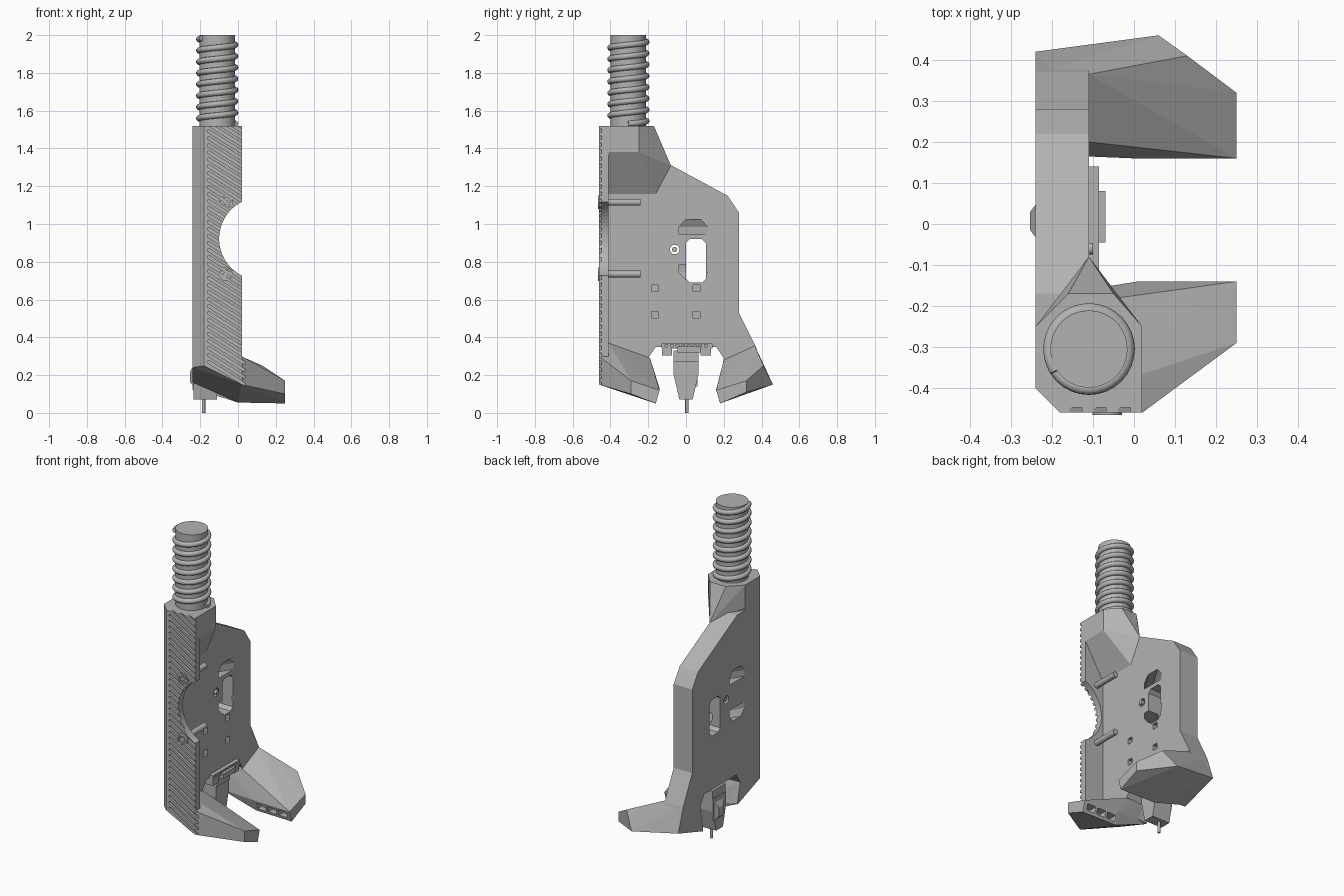
import bpy, bmesh, math
from mathutils import Vector, Matrix

cube = bpy.data.objects.get("Cube")
if cube:
    bpy.data.objects.remove(cube, do_unlink=True)

grey = bpy.data.materials.new("plain grey")
grey.use_nodes = True
grey.diffuse_color = (0.45, 0.45, 0.45, 1)
grey.node_tree.nodes["Principled BSDF"].inputs["Base Color"].default_value = (0.45, 0.45, 0.45, 1)


def finish(name, bm):
    bmesh.ops.recalc_face_normals(bm, faces=bm.faces[:])
    me = bpy.data.meshes.new(name)
    bm.to_mesh(me)
    bm.free()
    ob = bpy.data.objects.new(name, me)
    bpy.context.collection.objects.link(ob)
    me.materials.append(grey)
    return ob


def add_prism(bm, pts, axis, lo, hi):
    """Extrude a 2D outline along an axis (other two axes in order)."""
    def at(p, d):
        v = list(p)
        v.insert("xyz".index(axis), d)
        return v
    a = [bm.verts.new(at(p, lo)) for p in pts]
    b = [bm.verts.new(at(p, hi)) for p in pts]
    bm.faces.new(a)
    bm.faces.new(b[::-1])
    for i in range(len(pts)):
        j = (i + 1) % len(pts)
        bm.faces.new((a[i], b[i], b[j], a[j]))


def prism(name, pts, axis, lo, hi):
    bm = bmesh.new()
    add_prism(bm, pts, axis, lo, hi)
    return finish(name, bm)


def hull(name, pts):
    bm = bmesh.new()
    for p in pts:
        bm.verts.new(p)
    bmesh.ops.convex_hull(bm, input=bm.verts[:])
    bmesh.ops.dissolve_limit(bm, angle_limit=0.02, verts=bm.verts[:], edges=bm.edges[:])
    return finish(name, bm)


def box(name, x0, x1, y0, y1, z0, z1):
    return prism(name, [(x0, y0), (x1, y0), (x1, y1), (x0, y1)], "z", z0, z1)


def circle(cx, cy, r, n=32):
    return [(cx + r * math.cos(i * math.tau / n), cy + r * math.sin(i * math.tau / n)) for i in range(n)]


def smooth(ob):
    bpy.ops.object.select_all(action='DESELECT')
    ob.select_set(True)
    bpy.context.view_layer.objects.active = ob
    bpy.ops.object.shade_smooth_by_angle()


def rod(name, cx, cy, r, axis, lo, hi, n=32):
    ob = prism(name, circle(cx, cy, r, n), axis, lo, hi)
    smooth(ob)
    return ob


def cut(ob, *cutters):
    for c in cutters:
        c.hide_render = True
        m = ob.modifiers.new("cut", 'BOOLEAN')
        m.operation, m.solver, m.object = 'DIFFERENCE', 'EXACT', c
    dg = bpy.context.evaluated_depsgraph_get()
    me = bpy.data.meshes.new_from_object(ob.evaluated_get(dg))
    ob.modifiers.clear()
    ob.data = me


def discard(*obs):
    for o in obs:
        bpy.data.objects.remove(o, do_unlink=True)


OUT, INN, EDGE, FRONT = -0.24, -0.11, 0.02, -0.46

# Side plate with its two short legs
plate = prism("side_plate", [
    (-0.40, 0.24), (-0.40, 1.36), (-0.17, 1.36), (0.22, 1.15), (0.28, 1.06), (0.28, 0.53),
    (0.37, 0.35), (0.42, 0.2), (0.17, 0.12), (0.2, 0.29), (0.16, 0.35),
    (-0.16, 0.35), (-0.2, 0.29), (-0.17, 0.16)], "x", OUT, INN)

# Plate openings: through slot, slanted channels, pin hole, square pockets
openings = [prism("slot_cutter", [
    (0.0, 0.71), (0.0, 0.9), (0.02, 0.92), (0.085, 0.92), (0.105, 0.9),
    (0.105, 0.71), (0.085, 0.69), (0.02, 0.69)], "x", -0.3, 0)]
for z, s in ((0.945, 1), (0.785, -1)):
    lens = [(-0.075, 0), (0.075, 0), (0.075, 0.04), (0.04, 0.08), (-0.04, 0.08), (-0.075, 0.04)]
    openings.append(hull("channel_cutter", [
        (x, y + c, z + s * h) for x, c in ((-0.26, -0.2), (-0.09, 0.07)) for y, h in lens]))
openings.append(prism("pin_cutter", circle(-0.06, 0.865, 0.025, 20), "x", -0.3, 0))
for y in (-0.165, 0.055):
    for z in (0.52, 0.66):
        openings.append(box("pocket_cutter", -0.17, 0, y - 0.018, y + 0.018, z - 0.018, z + 0.018))
cut(plate, *openings)
discard(*openings)
rod("pin", -0.06, 0.865, 0.014, "x", -0.235, -0.1, 20)

# Front grip wall, top collar and front foot
wall = prism("front_wall", [
    (OUT, -0.40), (-0.18, FRONT), (EDGE, FRONT), (EDGE, -0.41),
    (INN, -0.41), (INN, -0.39), (OUT, -0.39)], "z", 0.25, 1.515)
octagon = [(OUT, -0.40), (-0.18, FRONT), (EDGE, FRONT), (EDGE, -0.25),
           (-0.05, -0.17), (-0.16, -0.17), (OUT, -0.25)]
collar = hull("top_collar", [(x, y, z) for x, y in octagon for z in (1.38, 1.52)] + [
    (INN, FRONT, 1.16), (INN, -0.16, 1.16), (INN, -0.08, 1.31), (-0.18, FRONT, 1.2), (OUT, -0.40, 1.2)])
front_foot = hull("front_foot", [
    (OUT, -0.40, 0.24), (-0.18, FRONT, 0.25), (EDGE, FRONT, 0.15), (0.25, -0.29, 0.10),
    (0.25, -0.16, 0.05), (0, -0.16, 0.055), (OUT, -0.18, 0.16), (OUT, -0.2, 0.29),
    (0.25, -0.29, 0.17), (0.25, -0.14, 0.12), (0.01, -0.14, 0.13), (EDGE, FRONT, 0.3),
    (-0.18, FRONT, 0.3), (OUT, -0.40, 0.3), (INN, -0.19, 0.29), (INN, -0.41, 0.37)])

# Back foot
back_foot = hull("back_foot", [
    (OUT, 0.42, 0.2), (0.06, 0.46, 0.15), (0.25, 0.32, 0.11), (0.25, 0.18, 0.05), (0, 0.18, 0.055),
    (OUT, 0.17, 0.13), (OUT, 0.2, 0.28), (0.25, 0.32, 0.17), (0.25, 0.16, 0.12), (0, 0.16, 0.125),
    (0.13, 0.41, 0.25), (INN, 0.365, 0.355), (INN, 0.2, 0.28), (OUT, 0.365, 0.355)])

# Diagonal grip grooves and the finger notch
bm = bmesh.new()
slope = Matrix.Rotation(math.radians(-32), 2)
half = 0.008
for i in range(37):
    start = Vector((-0.155, 0.27 + i * 0.037))
    ends = [Vector((half * math.cos(a), half * math.sin(a))) for a in
            [math.radians(90 + 30 * k) for k in range(7)]]
    outline = [start + slope @ p for p in ends + [Vector((0.26, -half)), Vector((0.26, half))]]
    add_prism(bm, outline, "y", FRONT - 0.03, FRONT + 0.013)
grooves = finish("groove_cutter", bm)
notch = prism("notch_cutter", circle(0.118, 0.922, 0.218, 64), "y", -0.5, -0.4)
cut(wall, notch, grooves)
cut(collar, grooves)
cut(front_foot, grooves)
discard(grooves, notch)

# Three pockets in the facing side of each foot
for foot, y in ((front_foot, -0.15), (back_foot, 0.17)):
    pockets = [box("foot_pocket_cutter", x, x + 0.06, y - 0.045, y + 0.045, 0.07, 0.108)
               for x in (0.015, 0.09, 0.165)]
    cut(foot, *pockets)
    discard(*pockets)

# Bolts through the grip wall
for z in (0.735, 1.115):
    rod("bolt_shank", -0.065, z, 0.018, "y", -0.455, -0.24, 24)
    head = rod("bolt_head", -0.065, z, 0.036, "y", -0.466, -0.44)
    socket = prism("socket_cutter", circle(-0.065, z, 0.026, 24), "y", -0.5, -0.452)
    cut(head, socket)
    discard(socket)
    rod("bolt_center", -0.065, z, 0.014, "y", -0.463, -0.44, 6)

# Coiled neck
CX, CY = -0.11, -0.305
rod("neck_core", CX, CY, 0.094, "z", 1.5, 2.0, 48)
curve = bpy.data.curves.new("neck_coil", 'CURVE')
curve.dimensions = '3D'
curve.bevel_depth = 0.016
curve.bevel_resolution = 3
curve.use_fill_caps = True
steps, turns, low, high = 32, 7.6, 1.53, 1.984
spline = curve.splines.new('POLY')
count = int(steps * turns)
spline.points.add(count)
for i, p in enumerate(spline.points):
    a = i * math.tau / steps
    p.co = (CX + 0.096 * math.cos(a), CY + 0.096 * math.sin(a), low + (high - low) * i / count, 1)
curve.materials.append(grey)
coil = bpy.data.objects.new("neck_coil", curve)
bpy.context.collection.objects.link(coil)

# Connector rail under the plate
rail = box("connector_rail", -0.22, -0.085, -0.13, 0.14, 0.34, 0.368)
holes = [box("rail_hole_cutter", -0.1, 0, y - 0.007, y + 0.007, 0.35, 0.363)
         for y in [-0.105 + 0.03 * i for i in range(8)]]
cut(rail, *holes)
discard(*holes)
box("connector_block", -0.2, -0.07, -0.045, 0.08, 0.32, 0.352)
for y in (-0.1, 0.105):
    box("connector_clip", -0.17, -0.085, y - 0.027, y + 0.027, 0.303, 0.342)

# Tapered probe with its tip
probe = [(-0.065, 0.28), (-0.065, 0.2), (-0.035, 0.07), (0.035, 0.07), (0.065, 0.2), (0.065, 0.28)]
prism("probe_body", probe, "x", -0.235, -0.11)
hull("probe_bulge", [(-0.23, y, z) for y in (-0.045, 0.06) for z in (0.14, 0.26)] +
     [(-0.253, y, z) for y in (-0.015, 0.03) for z in (0.16, 0.22)])
box("probe_collar", -0.23, -0.1, -0.065, 0.065, 0.27, 0.33)
rod("probe_tip", -0.182, 0.005, 0.009, "z", 0, 0.1, 16)
